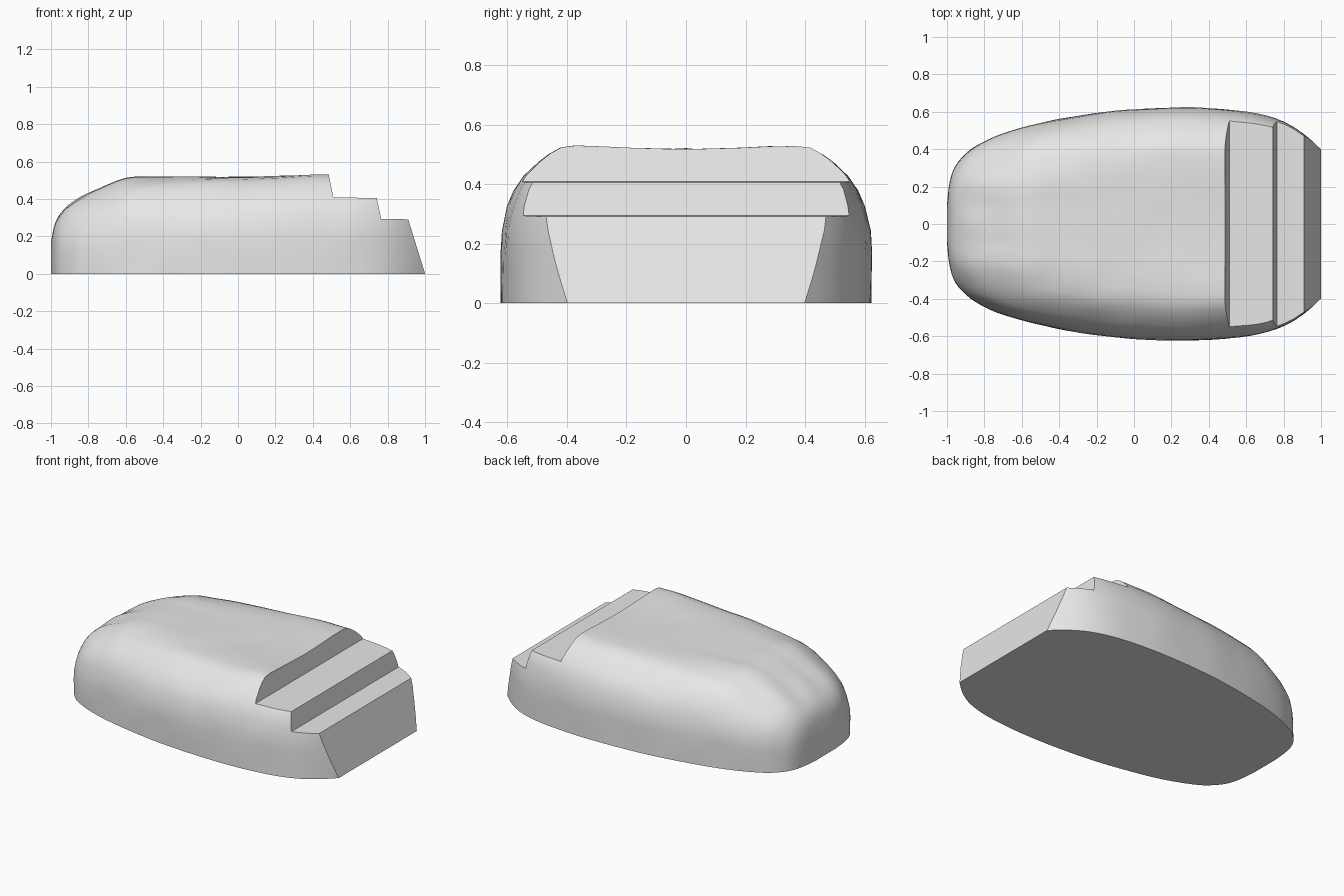
import bpy, bmesh, math
from mathutils import Vector, noise

cube = bpy.data.objects.get("Cube")
if cube:
    bpy.data.objects.remove(cube, do_unlink=True)

stone = bpy.data.materials.new("pale grey")
stone.use_nodes = True
grey = (0.8, 0.8, 0.8, 1)
stone.diffuse_color = grey
stone.node_tree.nodes["Principled BSDF"].inputs["Base Color"].default_value = grey


def curve(points, x):
    """Smooth curve through (x, value) points."""
    i = max(k for k in range(len(points) - 1) if k == 0 or points[k][0] <= x)

    def slope(k):
        a, b = points[max(k - 1, 0)], points[min(k + 1, len(points) - 1)]
        return (b[1] - a[1]) / (b[0] - a[0])

    (x0, v0), (x1, v1) = points[i], points[i + 1]
    d = x1 - x0
    t = (x - x0) / d
    return ((2*t**3 - 3*t**2 + 1) * v0 + (t**3 - 2*t*t + t) * d * slope(i)
            + (3*t*t - 2*t**3) * v1 + (t**3 - t*t) * d * slope(i + 1))


def make_object(name, bm):
    bmesh.ops.recalc_face_normals(bm, faces=bm.faces)
    mesh = bpy.data.meshes.new(name)
    bm.to_mesh(mesh)
    bm.free()
    mesh.materials.append(stone)
    obj = bpy.data.objects.new(name, mesh)
    bpy.context.collection.objects.link(obj)
    return obj


def mirrored(half):
    """Full cross-section from its +y half, which ends on the centre line."""
    return half + [(-y, z) for y, z in reversed(half[:-1])]


# Half-width and height along the length
width = [(-1, .1), (-.99, .2), (-.97, .28), (-.93, .345), (-.85, .415), (-.65, .5),
         (-.4, .56), (-.1, .605), (.3, .622), (.6, .6), (.78, .555), (.91, .48), (1.06, .34)]
height = [(-1, .17), (-.98, .265), (-.93, .34), (-.85, .4), (-.75, .45),
          (-.6, .51), (-.45, .52), (0, .522), (.5, .53), (1.06, .53)]

# Half cross-sections: flat-topped by the steps, domed towards the nose
flat = [(1, 0), (1, .16), (1, .32), (.995, .46), (.965, .62), (.93, .72), (.88, .81),
        (.8, .9), (.74, .95), (.68, .985), (.6, .995), (.45, .995), (.3, .985), (.15, .98), (0, .98)]
domed = [(1, 0), (1, .16), (1, .32), (.99, .46), (.95, .6), (.91, .69), (.85, .775),
         (.77, .85), (.7, .9), (.63, .935), (.53, .97), (.41, .992), (.28, 1), (.14, 1), (0, 1)]
flat, domed = mirrored(flat), mirrored(domed)

# Rounded body lofted along x, with shallow furrows over the nose
bm = bmesh.new()
rings = []
count = 64
for i in range(count + 1):
    x = -1 + 2.06 * (i / count) ** 1.6
    w, h = curve(width, x), curve(height, x)
    dome = max(0, min(1, .35 - x))
    furrow = 0.005 * max(0, min(1, -x * 1.5)) * min(1, (x + 1) * 8)
    ring = []
    for a, b in zip(flat, domed):
        sy, sz = Vector(a).lerp(Vector(b), dome)
        y, z = sy * w, sz * h
        bump = noise.noise(Vector((x * 5, y * 7, z * 7))) * 0.005
        if sz > 0:
            z += sz * (bump + furrow * math.cos(y * 30))
            y += sy * bump
        ring.append(bm.verts.new((x, y, z)))
    rings.append(ring)
for a, b in zip(rings, rings[1:]):
    for j in range(len(flat)):
        k = (j + 1) % len(flat)
        bm.faces.new((a[j], a[k], b[k], b[j]))
bm.faces.new(rings[0])
bm.faces.new(rings[-1])
body = make_object("stepped_body", bm)

# Prism that carves two steps and the sloping end
profile = [(.485, .7), (.487, .52), (.51, .408), (.742, .405), (.765, .294),
           (.91, .291), (1.0, 0), (1.03, -.1), (1.3, -.1), (1.3, .7)]
bm = bmesh.new()
face = bm.faces.new([bm.verts.new((x, -1, z)) for x, z in profile])
new = bmesh.ops.extrude_face_region(bm, geom=[face])["geom"]
bmesh.ops.translate(bm, vec=(0, 2, 0),
                    verts=[v for v in new if isinstance(v, bmesh.types.BMVert)])
cutter = make_object("step_cutter", bm)
cutter.hide_render = True

cut = body.modifiers.new("steps", 'BOOLEAN')
cut.operation = 'DIFFERENCE'
cut.solver = 'EXACT'
cut.object = cutter
bpy.ops.object.select_all(action='DESELECT')
body.select_set(True)
bpy.context.view_layer.objects.active = body
bpy.ops.object.modifier_apply(modifier=cut.name)
bpy.data.objects.remove(cutter, do_unlink=True)
bpy.ops.object.shade_smooth_by_angle(angle=math.radians(35))
